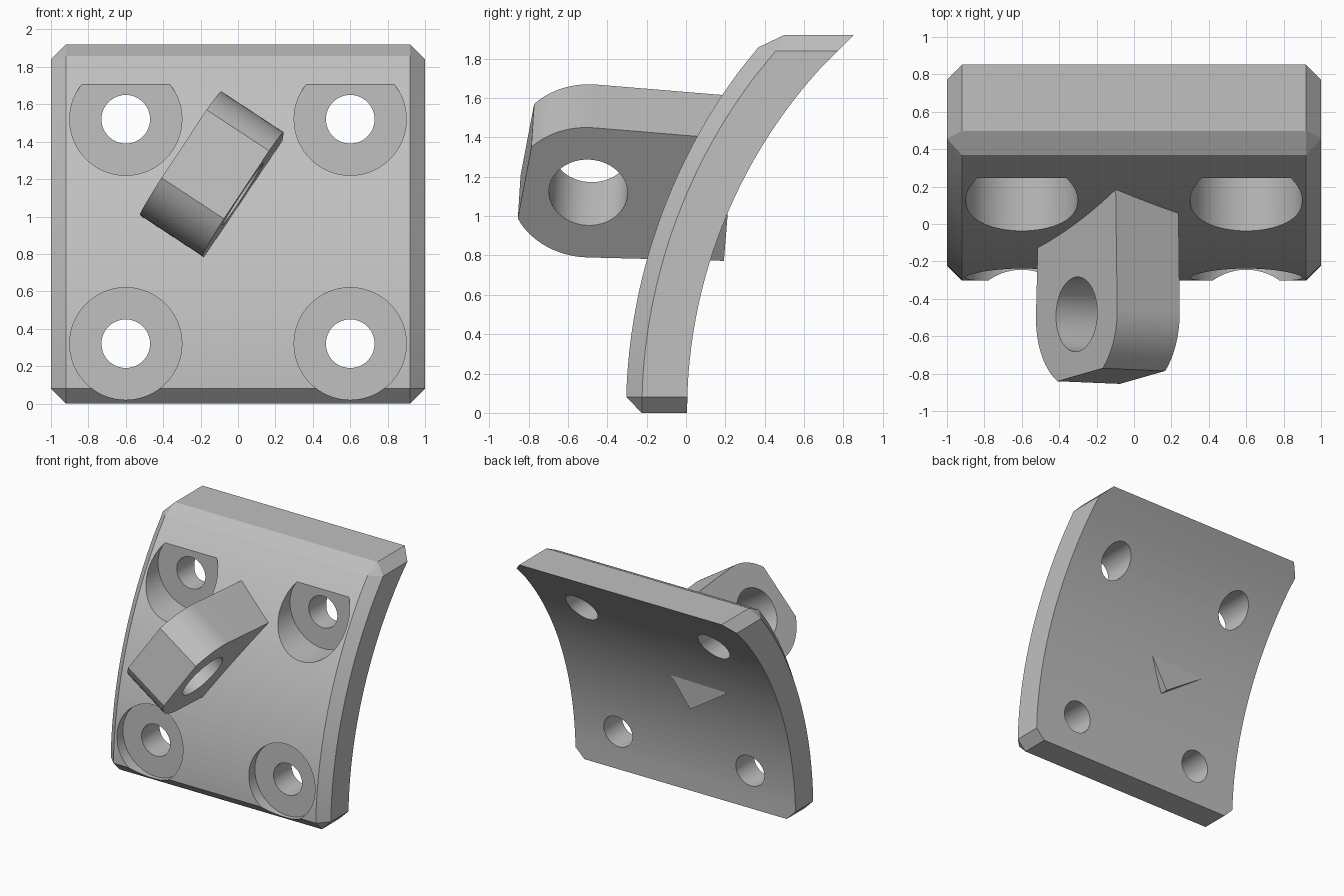
import bpy, bmesh, math
from mathutils import Matrix

if "Cube" in bpy.data.objects:
    bpy.data.objects.remove(bpy.data.objects["Cube"], do_unlink=True)

grey = bpy.data.materials.new("plain grey")
grey.use_nodes = True
COLOR = (0.53, 0.53, 0.53, 1)
grey.diffuse_color = COLOR
grey.node_tree.nodes["Principled BSDF"].inputs["Base Color"].default_value = COLOR


def make_object(name, bm):
    bmesh.ops.recalc_face_normals(bm, faces=bm.faces)
    mesh = bpy.data.meshes.new(name)
    bm.to_mesh(mesh)
    bm.free()
    mesh.materials.append(grey)
    obj = bpy.data.objects.new(name, mesh)
    bpy.context.collection.objects.link(obj)
    return obj


def extrude_profile(points, half):
    """Prism along x from a closed outline of (y, z) points."""
    bm = bmesh.new()
    face = bm.faces.new([bm.verts.new((-half, y, z)) for y, z in points])
    new = bmesh.ops.extrude_face_region(bm, geom=[face])["geom"]
    verts = [v for v in new if isinstance(v, bmesh.types.BMVert)]
    bmesh.ops.translate(bm, verts=verts, vec=(2 * half, 0, 0))
    return bm


def add_cylinder(bm, radius, length, matrix):
    bmesh.ops.create_cone(bm, cap_ends=True, segments=64, radius1=radius,
                          radius2=radius, depth=length, matrix=matrix)


def cut(obj, name, bm):
    cutter = make_object(name, bm)
    cutter.hide_render = True
    mod = obj.modifiers.new("cut", "BOOLEAN")
    mod.operation = "DIFFERENCE"
    mod.solver = "EXACT"
    mod.object = cutter
    bpy.context.view_layer.objects.active = obj
    bpy.ops.object.modifier_apply(modifier=mod.name)
    bpy.data.objects.remove(cutter, do_unlink=True)


def smooth(obj):
    bpy.ops.object.select_all(action="DESELECT")
    obj.select_set(True)
    bpy.context.view_layer.objects.active = obj
    bpy.ops.object.shade_smooth_by_angle(angle=math.radians(20))


# Curved plate: two concentric arcs about an axis behind it
AXIS, INNER, OUTER, HEIGHT = 2.605, 2.6, 2.91, 1.92
heights = [0] + [0.15 + 1.6 * i / 24 for i in range(25)] + [HEIGHT]


def arc_y(radius, z):
    return AXIS - math.sqrt(radius ** 2 - z ** 2)


outline = [(arc_y(OUTER, z), z) for z in heights]
outline += [(arc_y(INNER, z), z) for z in reversed(heights)]
bm = extrude_profile(outline, 1)


def on_front(v):
    return math.hypot(v.co.y - AXIS, v.co.z) > OUTER - 0.01


def at_end(v):
    return v.co.z < 0.001 or v.co.z > HEIGHT - 0.001


# Chamfer the front rim and the four corners
rim = []
for e in bm.edges:
    a, b = e.verts
    front_rim = on_front(a) and on_front(b) and (
        a.co.x * b.co.x > 0 or (at_end(a) and at_end(b)))
    corner = (on_front(a) != on_front(b) and at_end(a) and at_end(b)
              and a.co.x * b.co.x > 0)
    if front_rim or corner:
        rim.append(e)
bmesh.ops.bevel(bm, geom=rim, offset=0.08, offset_type="OFFSET", segments=1,
                profile=0.5, affect="EDGES", clamp_overlap=False)
plate = make_object("curved_plate", bm)

# Bolt holes and flat-floored counterbores
holes, recesses = bmesh.new(), bmesh.new()
turn = Matrix.Rotation(math.pi / 2, 4, "X")
for x in (-0.6, 0.6):
    for z, floor in ((0.32, -0.21), (1.52, 0.247)):
        add_cylinder(holes, 0.13, 4, Matrix.Translation((x, 0, z)) @ turn)
        add_cylinder(recesses, 0.3, 1,
                     Matrix.Translation((x, floor - 0.5, z)) @ turn)
cut(plate, "recess_cutter", recesses)
cut(plate, "hole_cutter", holes)
smooth(plate)

# Tilted lug: rounded eye with a flat nose, origin at the eye centre
EYE = 0.395


def eye_arc(start, end, steps=14):
    angles = [math.radians(start + (end - start) * i / steps)
              for i in range(steps + 1)]
    return [(EYE * math.cos(a), EYE * math.sin(a)) for a in angles]


outline = [(0.74, 0.34)] + eye_arc(86, 137) + eye_arc(205, 270) + [(0.69, -0.4)]
lug = make_object("tilted_lug", extrude_profile(outline, 0.2))
eye = bmesh.new()
add_cylinder(eye, 0.2, 2, Matrix.Rotation(math.pi / 2, 4, "Y"))
cut(lug, "eye_cutter", eye)
lug.data.transform(Matrix.Translation((-0.14, -0.49, 1.23))
                   @ Matrix.Rotation(math.radians(33.3), 4, "Y")
                   @ Matrix.Rotation(math.radians(-2), 4, "Z"))
smooth(lug)
